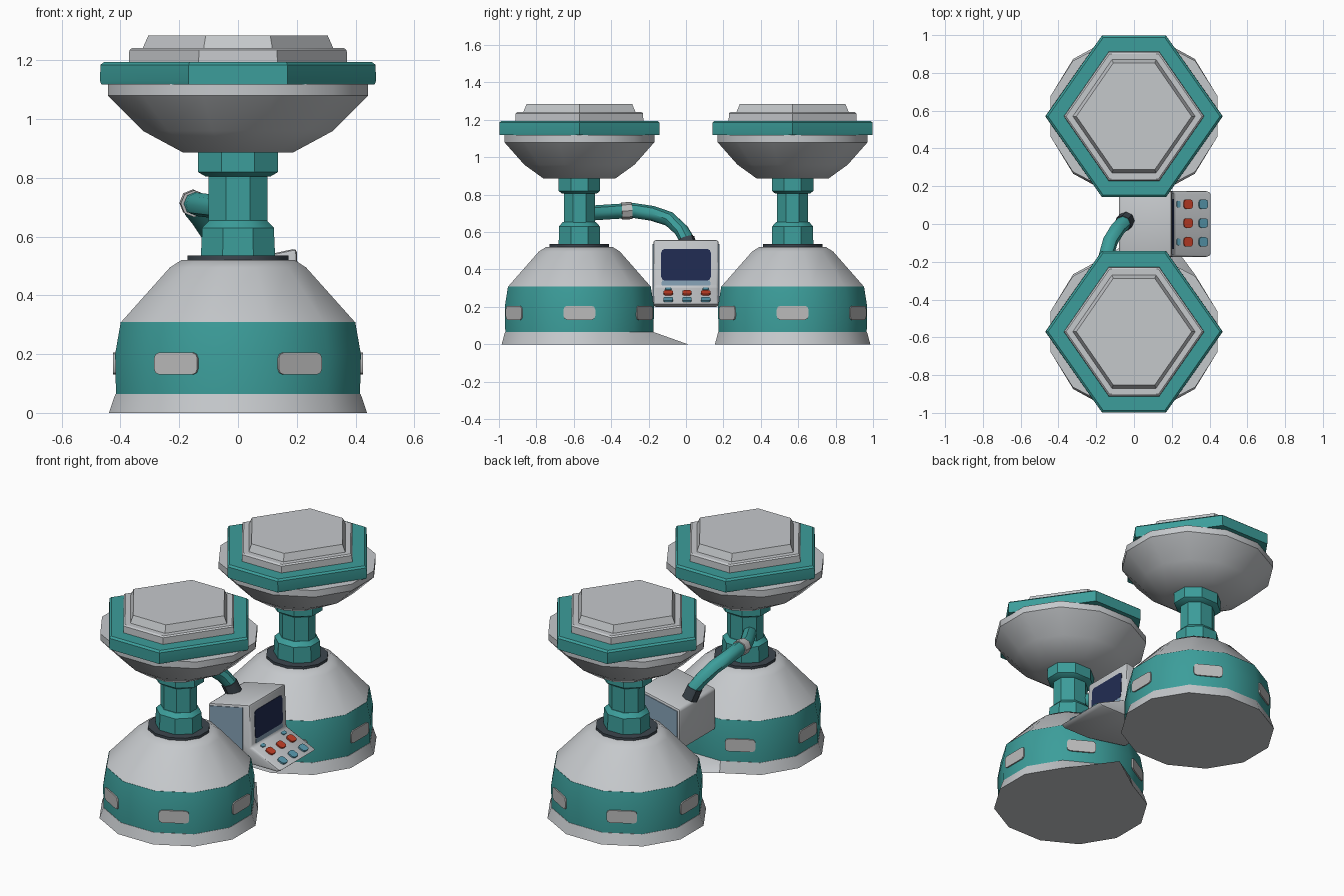
import bpy, bmesh, math
from mathutils import Vector, Matrix

if "Cube" in bpy.data.objects:
    bpy.data.objects.remove(bpy.data.objects["Cube"])


def material(name, rgb):
    m = bpy.data.materials.new(name)
    m.diffuse_color = (*rgb, 1)
    m.use_nodes = True
    m.node_tree.nodes["Principled BSDF"].inputs["Base Color"].default_value = m.diffuse_color
    return m


WHITE = material("pale grey", (0.56, 0.58, 0.60))
TEAL = material("teal", (0.045, 0.34, 0.325))
DARK = material("charcoal", (0.045, 0.06, 0.075))
NAVY = material("navy screen", (0.015, 0.025, 0.085))
BLUE = material("dusty blue", (0.24, 0.36, 0.47))
RED = material("red", (0.55, 0.05, 0.02))
CYAN = material("button blue", (0.10, 0.33, 0.44))
WARM = material("window grey", (0.50, 0.50, 0.50))


def make(name, bm, mat, angle=35):
    bmesh.ops.recalc_face_normals(bm, faces=bm.faces)
    me = bpy.data.meshes.new(name)
    bm.to_mesh(me)
    bm.free()
    me.materials.append(mat)
    ob = bpy.data.objects.new(name, me)
    bpy.context.collection.objects.link(ob)
    bpy.context.view_layer.objects.active = ob
    ob.select_set(True)
    bpy.ops.object.shade_smooth_by_angle(angle=math.radians(angle))
    ob.select_set(False)
    return ob


def round_outline(n):
    return [(math.cos(a), math.sin(a)) for a in
            (2 * math.pi * (i + 0.5) / n for i in range(n))]


# Hexagon with points on the x axis, slightly stretched
HEX = [(1, 0), (0.36, 0.925), (-0.36, 0.925), (-1, 0), (-0.36, -0.925), (0.36, -0.925)]
ROUND = round_outline(12)
POST = round_outline(8)


def loft(name, outline, rings, y, mat, angle=35, edit=None):
    """Stack rings of (x radius, y radius, z) into a closed solid."""
    bm = bmesh.new()
    rows = [[bm.verts.new((px * rx, y + py * ry, z)) for px, py in outline]
            for rx, ry, z in rings]
    n = len(outline)
    for a, b in zip(rows, rows[1:]):
        for i in range(n):
            bm.faces.new((a[i], a[(i + 1) % n], b[(i + 1) % n], b[i]))
    bm.faces.new(rows[0][::-1])
    bm.faces.new(rows[-1])
    if edit:
        edit(rows)
    return make(name, bm, mat, angle)


def plate(name, centre, normal, w, h, mat, corner=0.015, thick=0.008, up=(0, 0, 1)):
    """Thin rounded rectangle lying on a surface."""
    nrm = Vector(normal).normalized()
    side = Vector(up).cross(nrm).normalized()
    top = nrm.cross(side)
    c = Vector(centre)
    bm = bmesh.new()
    pts = []
    for k, (sx, sy) in enumerate(((1, 1), (-1, 1), (-1, -1), (1, -1))):
        for t in (0, 0.5, 1):
            a = (k + t) * math.pi / 2
            u = sx * (w / 2 - corner) + corner * math.cos(a)
            v = sy * (h / 2 - corner) + corner * math.sin(a)
            pts.append(c + side * u + top * v)
    f = bm.faces.new([bm.verts.new(p) for p in pts])
    ext = bmesh.ops.extrude_face_region(bm, geom=[f])
    bmesh.ops.translate(bm, vec=nrm * thick,
                        verts=[g for g in ext["geom"] if isinstance(g, bmesh.types.BMVert)])
    return make(name, bm, mat, 30)


def stretch_skirt(rows):
    # one foot corner reaches out along the floor beneath the console
    rows[0][2].co.y = 0.01


def pod(label, y):
    loft(label + "_skirt", ROUND, [(0.455, 0.43, 0), (0.432, 0.412, 0.065)], y, WHITE,
         edit=stretch_skirt if y < 0 else None)
    loft(label + "_band", ROUND, [(0.43, 0.41, 0.062), (0.433, 0.413, 0.2),
                                  (0.413, 0.395, 0.31)], y, TEAL)
    loft(label + "_shoulder", ROUND, [(0.413, 0.395, 0.308), (0.24, 0.225, 0.495),
                                      (0.2, 0.185, 0.52)], y, WHITE)
    loft(label + "_neck_ring", ROUND, [(0.178, 0.165, 0.505), (0.178, 0.165, 0.535)], y, DARK)
    # stem with a collar at each end
    loft(label + "_lower_collar", POST, [(0.137, 0.12, 0.53), (0.132, 0.118, 0.63),
                                         (0.105, 0.095, 0.655)], y, TEAL)
    loft(label + "_stem", POST, [(0.108, 0.09, 0.64), (0.108, 0.09, 0.82)], y, TEAL)
    loft(label + "_upper_collar", POST, [(0.12, 0.1, 0.805), (0.148, 0.12, 0.82),
                                         (0.148, 0.12, 0.89)], y, TEAL)
    # bowl, hexagonal rim and stepped lid
    loft(label + "_bowl", ROUND, [(0.195, 0.2, 0.887), (0.335, 0.305, 0.96),
                                  (0.458, 0.415, 1.08), (0.458, 0.415, 1.12)], y, WHITE)
    loft(label + "_rim", HEX, [(0.465, 0.463, 1.118), (0.47, 0.463, 1.13),
                               (0.468, 0.463, 1.185), (0.455, 0.45, 1.195)], y, TEAL)
    loft(label + "_lid", HEX, [(0.372, 0.37, 1.19), (0.37, 0.368, 1.235),
                               (0.36, 0.358, 1.242)], y, WHITE)
    loft(label + "_lid_top", HEX, [(0.325, 0.325, 1.24), (0.305, 0.305, 1.285)], y, WHITE)
    # windows around the band
    for i in range(6):
        a = i * math.pi / 3
        nx, ny = math.cos(a), math.sin(a)
        plate(label + "_window", (0.417 * nx, y + 0.398 * ny, 0.168), (nx, ny, 0),
              0.17, 0.075, WARM, 0.02)


pod("front_pod", -0.57)
pod("back_pod", 0.57)

# Console: side profile extruded across y
profile = [(-0.08, 0.25), (0.2, 0.2), (0.38, 0.2), (0.41, 0.215), (0.21, 0.305),
           (0.2, 0.56), (-0.08, 0.5)]
bm = bmesh.new()
face = bm.faces.new([bm.verts.new((x, -0.175, z)) for x, z in profile])
ext = bmesh.ops.extrude_face_region(bm, geom=[face])
bmesh.ops.translate(bm, vec=(0, 0.35, 0),
                    verts=[g for g in ext["geom"] if isinstance(g, bmesh.types.BMVert)])
bmesh.ops.bevel(bm, geom=[e for e in bm.edges if e.calc_face_angle(0) > 0.6], offset=0.014,
                segments=2, profile=0.5, affect='EDGES')
make("console_body", bm, WHITE, 40)

# Blue side panels, inset from the pale front edge
for s in (-1, 1):
    bm = bmesh.new()
    pts = [(-0.065, 0.268), (0.155, 0.228), (0.155, 0.535), (-0.065, 0.488)]
    f = bm.faces.new([bm.verts.new((x, s * 0.174, z)) for x, z in pts])
    ext = bmesh.ops.extrude_face_region(bm, geom=[f])
    bmesh.ops.translate(bm, vec=(0, s * 0.005, 0),
                        verts=[g for g in ext["geom"] if isinstance(g, bmesh.types.BMVert)])
    make("console_side_panel", bm, BLUE)

# Screen with its lower strip
FRONT = Vector((0.255, 0, 0.01))
plate("screen_strip", (0.207, 0, 0.325), FRONT, 0.26, 0.035, BLUE, 0.01, 0.004)
plate("screen", (0.203, 0, 0.425), FRONT, 0.265, 0.17, NAVY, 0.02, 0.005)

# Control buttons on the sloping panel
slope = Vector((0.09, 0, 0.2)).normalized()
for x, mat, name in ((0.285, RED, "red_button"), (0.365, CYAN, "blue_button")):
    for y in (-0.095, 0.005, 0.105):
        z = 0.305 - (x - 0.21) * 0.45
        plate(name, (x, y, z), slope, 0.05, 0.05, mat, 0.014, 0.009)
for y in (-0.095, 0.105):
    plate("small_light", (0.235, y, 0.294), slope, 0.035, 0.022, CYAN, 0.008, 0.005)


def tube(name, pts, radius, mat, sides=8):
    pts = [Vector(p) for p in pts]
    bm = bmesh.new()
    rows = []
    for i, p in enumerate(pts):
        d = (pts[min(i + 1, len(pts) - 1)] - pts[max(i - 1, 0)]).normalized()
        u = d.cross(Vector((0, 0, 1))).normalized()
        v = u.cross(d)
        rows.append([bm.verts.new(p + radius * (u * math.cos(a) + v * math.sin(a)))
                     for a in (2 * math.pi * k / sides for k in range(sides))])
    for a, b in zip(rows, rows[1:]):
        for k in range(sides):
            bm.faces.new((a[k], a[(k + 1) % sides], b[(k + 1) % sides], b[k]))
    bm.faces.new(rows[0][::-1])
    bm.faces.new(rows[-1])
    make(name, bm, mat, 45)


# Bent arm carrying the console
tube("arm", [(-0.06, -0.53, 0.7), (-0.14, -0.38, 0.71), (-0.155, -0.28, 0.715),
             (-0.15, -0.18, 0.7), (-0.125, -0.09, 0.67), (-0.085, -0.025, 0.61),
             (-0.05, 0.01, 0.55)], 0.04, TEAL)
tube("arm_joint", [(-0.149, -0.345, 0.712), (-0.154, -0.29, 0.715)], 0.046, WARM)
tube("arm_socket", [(-0.06, 0.0, 0.565), (-0.04, 0.02, 0.5)], 0.046, DARK)
